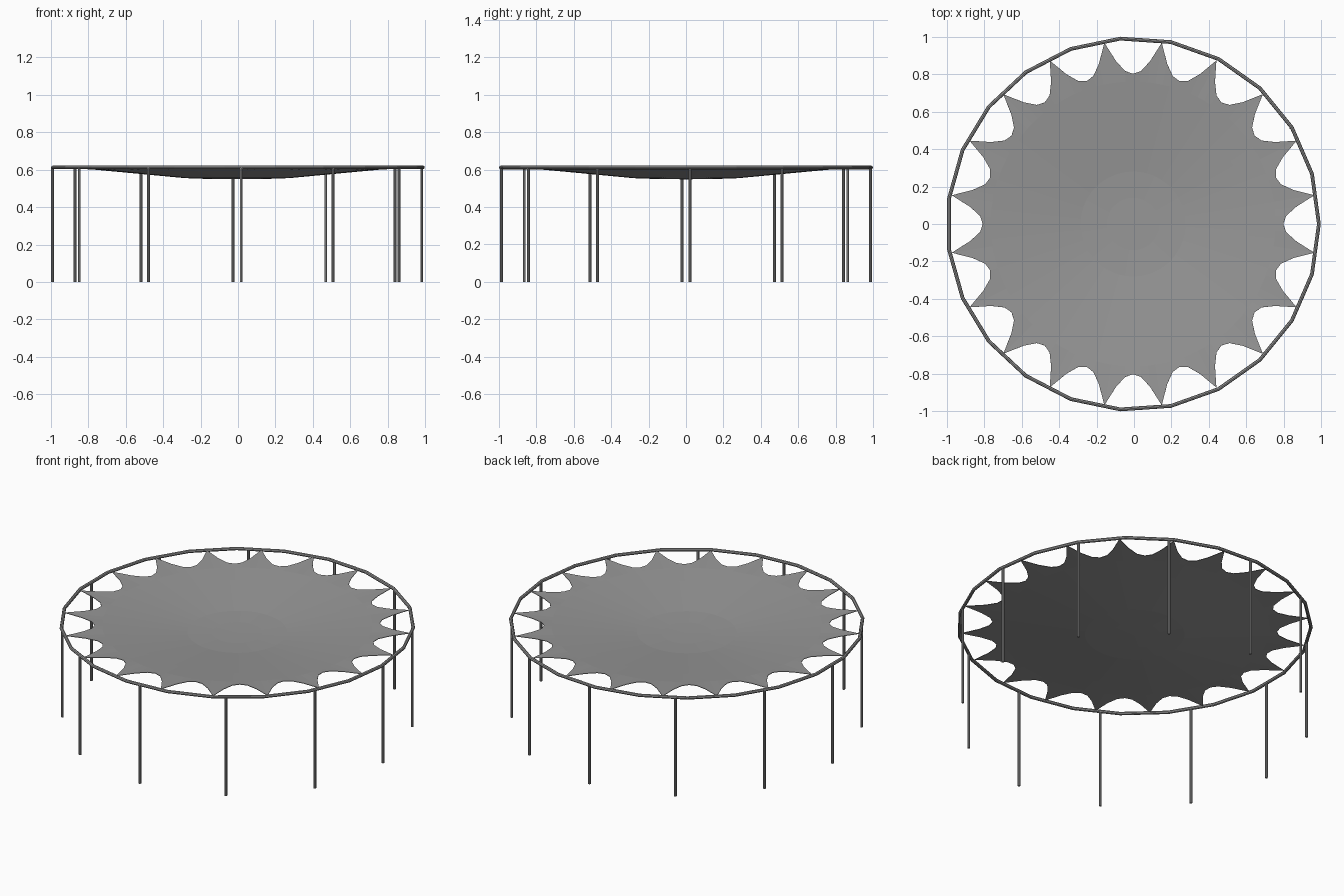
import bpy, bmesh
from math import sin, cos, pi, radians

if "Cube" in bpy.data.objects:
    bpy.data.objects.remove(bpy.data.objects["Cube"])

CX = -0.005          # the 23-sided ring is centred by its bounds
RING_Z = 0.612

dark = bpy.data.materials.new("dark_grey")
dark.diffuse_color = (0.31, 0.31, 0.31, 1)
dark.use_nodes = True
dark.node_tree.nodes["Principled BSDF"].inputs["Base Color"].default_value = dark.diffuse_color

# Top ring: low-poly tube
bpy.ops.mesh.primitive_torus_add(major_segments=23, minor_segments=8,
                                 major_radius=0.992, minor_radius=0.010,
                                 location=(CX, 0, RING_Z))
ring_obj = bpy.context.object
ring_obj.name = "frame_ring"
ring_obj.data.materials.append(dark)

# Twelve thin legs
for i in range(12):
    a = radians(1.3 + 30 * i)
    bpy.ops.mesh.primitive_cylinder_add(
        vertices=8, radius=0.0078, depth=RING_Z,
        location=(CX + 0.986 * cos(a), 0.986 * sin(a), RING_Z / 2))
    leg = bpy.context.object
    leg.name = f"leg_{i + 1:02d}"
    leg.data.materials.append(dark)

# Sagging jumping mat with a scalloped, 20-pointed edge
POINTS, STEPS = 20, 6
N = POINTS * STEPS
SAG = [(0.0, 0.550), (0.14, 0.551), (0.28, 0.556), (0.45, 0.572),
       (0.62, 0.588), (0.76, 0.601)]


def edge_radius(i):
    f = (i % STEPS) / STEPS * 2
    f = f if f <= 1 else 2 - f           # 0 at a valley, 1 at a tip
    return 0.802 + 0.178 * f ** 2.2


bm = bmesh.new()
center = bm.verts.new((CX, 0, SAG[0][1]))
rings = []
for r, z in SAG[1:] + [(None, None)]:
    ring = []
    for i in range(N):
        a = 2 * pi * i / N
        rr = edge_radius(i) if r is None else r
        zz = 0.605 + (rr - 0.80) * 0.04 if r is None else z
        ring.append(bm.verts.new((CX + rr * cos(a), rr * sin(a), zz)))
    rings.append(ring)
for i in range(N):
    j = (i + 1) % N
    bm.faces.new((center, rings[0][i], rings[0][j]))
    for lo, hi in zip(rings, rings[1:]):
        bm.faces.new((lo[i], hi[i], hi[j], lo[j]))
mesh = bpy.data.meshes.new("mat")
bm.to_mesh(mesh)
bm.free()
mesh.materials.append(dark)
mat = bpy.data.objects.new("jumping_mat", mesh)
bpy.context.collection.objects.link(mat)
solid = mat.modifiers.new("thickness", 'SOLIDIFY')
solid.thickness = 0.003
solid.offset = 0
